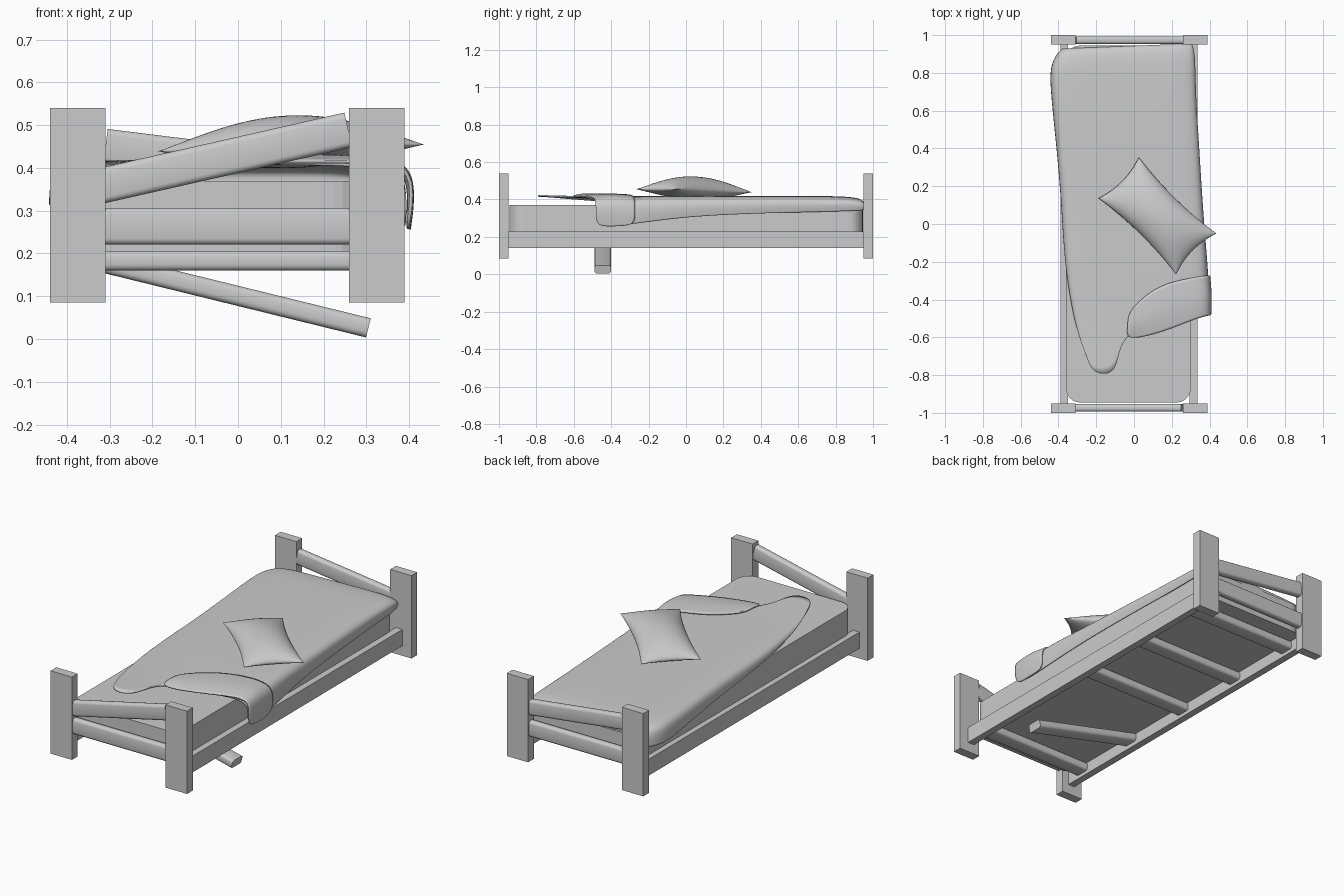
import bpy, bmesh, math
from mathutils import Vector, Matrix

if "Cube" in bpy.data.objects:
    bpy.data.objects.remove(bpy.data.objects["Cube"])


def finish(name, bm, smooth=False):
    bmesh.ops.recalc_face_normals(bm, faces=bm.faces)
    me = bpy.data.meshes.new(name)
    bm.to_mesh(me)
    bm.free()
    ob = bpy.data.objects.new(name, me)
    bpy.context.collection.objects.link(ob)
    if smooth:
        for p in me.polygons:
            p.use_smooth = True
    return ob


def box(name, x0, x1, y0, y1, z0, z1):
    bm = bmesh.new()
    bmesh.ops.create_cube(bm, size=1)
    for v in bm.verts:
        v.co = Vector(((x0 + x1) / 2 + v.co.x * (x1 - x0),
                       (y0 + y1) / 2 + v.co.y * (y1 - y0),
                       (z0 + z1) / 2 + v.co.z * (z1 - z0)))
    return finish(name, bm)


def plank(name, a, b, dy, dz, bevel=0.014):
    """Rounded wooden bar between two points of the same y."""
    a, b = Vector(a), Vector(b)
    d = b - a
    bm = bmesh.new()
    bmesh.ops.create_cube(bm, size=1)
    for v in bm.verts:
        v.co = Vector((v.co.x * d.length, v.co.y * dy, v.co.z * dz))
    long_edges = [e for e in bm.edges
                  if abs(e.verts[0].co.x - e.verts[1].co.x) > 0.01]
    bmesh.ops.bevel(bm, geom=long_edges, offset=bevel, segments=3,
                    profile=0.5, affect='EDGES')
    bm.transform(Matrix.Translation((a + b) / 2) @
                 Matrix.Rotation(-math.atan2(d.z, d.x), 4, 'Y'))
    ob = finish(name, bm)
    bpy.context.view_layer.objects.active = ob
    ob.select_set(True)
    bpy.ops.object.shade_smooth_by_angle(angle=math.radians(40))
    ob.select_set(False)
    return ob


def cloth(name, rows, thick):
    """Soft sheet through a grid of control points."""
    bm = bmesh.new()
    vs = [[bm.verts.new(p) for p in r] for r in rows]
    for r, s in zip(vs, vs[1:]):
        for i in range(len(r) - 1):
            bm.faces.new((r[i], r[i + 1], s[i + 1], s[i]))
    ob = finish(name, bm, True)
    sub = ob.modifiers.new("soft", 'SUBSURF')
    sub.levels = sub.render_levels = 3
    sol = ob.modifiers.new("thickness", 'SOLIDIFY')
    sol.thickness = thick
    sol.offset = 0
    return ob


# corner posts and side rails
for y0, end in ((-1, "front"), (0.95, "back")):
    box(end + "_left_post", -0.44, -0.31, y0, y0 + 0.05, 0.085, 0.54)
    box(end + "_right_post", 0.26, 0.39, y0, y0 + 0.05, 0.085, 0.54)
box("left_rail", -0.39, -0.35, -0.95, 0.95, 0.14, 0.23)
box("right_rail", 0.295, 0.335, -0.95, 0.95, 0.14, 0.23)

# end boards: straight lower ones, crooked upper ones
for y, end in ((-0.973, "front"), (0.973, "back")):
    plank(end + "_lower_board", (-0.33, y, 0.264), (0.28, y, 0.264), 0.04, 0.086)
plank("front_upper_board", (-0.33, -0.973, 0.356), (0.258, -0.973, 0.489), 0.04, 0.083)
plank("back_upper_board", (-0.31, 0.973, 0.45), (0.28, 0.973, 0.377), 0.04, 0.083)

# slats under the mattress, one fallen
for y in (-0.84, -0.02, 0.40, 0.82):
    plank("slat", (-0.355, y, 0.183), (0.30, y, 0.183), 0.088, 0.046)
plank("fallen_slat", (-0.355, -0.445, 0.188), (0.305, -0.445, 0.026), 0.088, 0.046)

# mattress with rounded upright corners
mattress = box("mattress", -0.36, 0.30, -0.945, 0.945, 0.205, 0.37)
bm = bmesh.new()
bm.from_mesh(mattress.data)
up = [e for e in bm.edges if abs(e.verts[0].co.z - e.verts[1].co.z) > 0.1]
bmesh.ops.bevel(bm, geom=up, offset=0.075, segments=6, profile=0.5, affect='EDGES')
bm.to_mesh(mattress.data)
bm.free()


# blanket: sections from left hem to right hem, then the slanting loose end
def section(xl, yl, xr, yr, zl, zt, zr):
    pts = [(xl, zl), (xl + 0.003, zt - 0.015), (xl + 0.06, zt), (-0.14, zt), (0.08, zt),
           (xr - 0.07, zt), (xr - 0.003, zt - 0.012), (xr + 0.01, (zt + zr) / 2), (xr, zr)]
    return [(x, yl + (yr - yl) * (x - xl) / (xr - xl), z) for x, z in pts]


rows = [section(-0.37, 0.925, 0.29, 0.95, 0.32, 0.365, 0.345),
        section(-0.385, 0.925, 0.30, 0.955, 0.31, 0.398, 0.345),
        section(-0.44, 0.85, 0.315, 0.88, 0.31, 0.412, 0.34),
        section(-0.44, 0.72, 0.315, 0.72, 0.32, 0.415, 0.335),
        section(-0.405, 0.4, 0.335, 0.4, 0.34, 0.415, 0.328),
        section(-0.38, 0.1, 0.36, 0.0, 0.35, 0.415, 0.31),
        section(-0.365, -0.2, 0.385, -0.27, 0.37, 0.415, 0.27),
        [(-0.315, -0.52, 0.395), (-0.31, -0.52, 0.405), (-0.26, -0.52, 0.412),
         (-0.14, -0.49, 0.412), (0.08, -0.42, 0.41), (0.25, -0.38, 0.41),
         (0.378, -0.36, 0.4), (0.39, -0.36, 0.33), (0.388, -0.36, 0.265)],
        [(-0.25, -0.71, 0.415), (-0.22, -0.78, 0.418), (-0.16, -0.80, 0.42),
         (-0.085, -0.775, 0.42), (-0.07, -0.56, 0.412), (0.2, -0.54, 0.412),
         (0.38, -0.475, 0.402), (0.392, -0.47, 0.33), (0.388, -0.47, 0.265)]]
cloth("blanket", rows, 0.008)

# folded-back flap of the blanket
fold = [(-0.045, -0.615, 0.415), (0.1, -0.587, 0.415), (0.22, -0.545, 0.415),
        (0.33, -0.50, 0.413), (0.40, -0.482, 0.40), (0.408, -0.482, 0.33), (0.395, -0.48, 0.255)]
hem = [(-0.035, -0.47, 0.425), (0.05, -0.385, 0.425), (0.15, -0.32, 0.425),
       (0.28, -0.288, 0.422), (0.392, -0.272, 0.405), (0.402, -0.272, 0.33), (0.395, -0.272, 0.26)]
mid = [Vector(a).lerp(Vector(b), 0.45) + Vector((0.008, 0, 0.012 if i < 5 else 0))
       for i, (a, b) in enumerate(zip(fold, hem))]
cloth("blanket_flap", [fold, mid, hem], 0.008)

# pillow: puffed rectangle with pinched sides and pointed corners
bm = bmesh.new()
N = 24
turn = Matrix.Translation((0.124, 0.043, 0.447)) @ Matrix.Rotation(math.radians(-44.5), 4, 'Z')
for side, puff in ((1, 0.076), (-1, 0.047)):
    grid = []
    for i in range(N + 1):
        u = -math.cos(math.pi * i / N)
        line = []
        for j in range(N + 1):
            v = -math.cos(math.pi * j / N)
            x = 0.288 * u * (1 - 0.09 * (1 - v * v))
            y = 0.152 * v * (1 - 0.13 * (1 - u * u))
            h = max(0, (1 - u * u) * (1 - v * v)) ** 0.55
            z = side * puff * h + 0.008 * u
            line.append(bm.verts.new(turn @ Vector((x, y, z))))
        grid.append(line)
    for i in range(N):
        for j in range(N):
            bm.faces.new((grid[i][j], grid[i + 1][j], grid[i + 1][j + 1], grid[i][j + 1]))
bmesh.ops.remove_doubles(bm, verts=bm.verts, dist=0.0002)
finish("pillow", bm, True)
